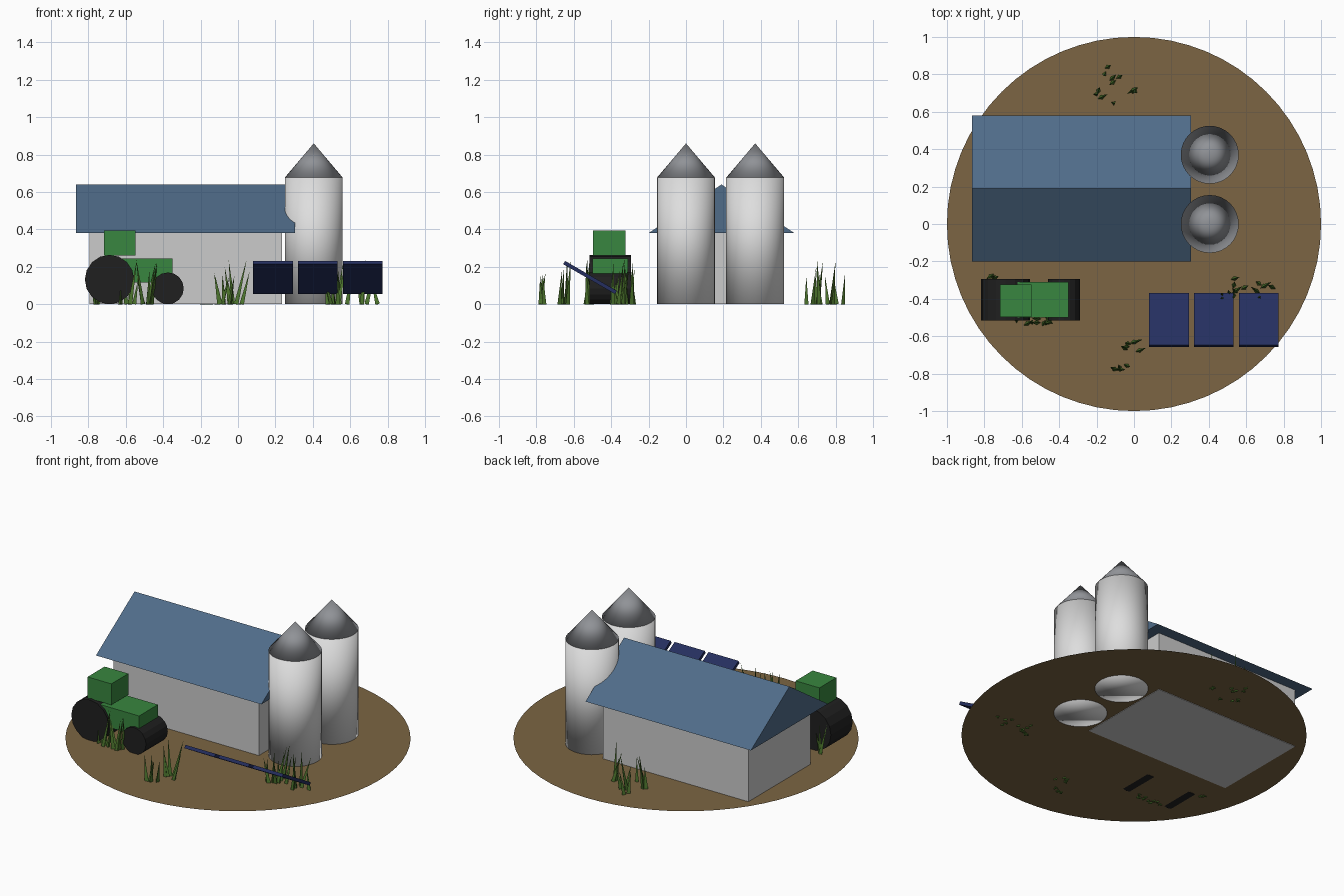
import bpy, bmesh, math, random
from mathutils import Matrix, Vector

random.seed(4)
cube = bpy.data.objects.get("Cube")
if cube:
    bpy.data.objects.remove(cube, do_unlink=True)


def material(name, r, g, b):
    m = bpy.data.materials.new(name)
    m.use_nodes = True
    m.diffuse_color = (r, g, b, 1)
    m.node_tree.nodes["Principled BSDF"].inputs["Base Color"].default_value = (r, g, b, 1)
    return m


soil = material("soil brown", 0.2, 0.13, 0.056)
wall = material("wall grey", 0.6, 0.6, 0.6)
roof_blue = material("roof blue", 0.08, 0.15, 0.25)
silo_white = material("silo white", 0.73, 0.73, 0.73)
steel = material("roof steel", 0.28, 0.29, 0.31)
green = material("tractor green", 0.04, 0.24, 0.05)
rubber = material("tyre black", 0.014, 0.014, 0.014)
navy = material("panel navy", 0.018, 0.028, 0.115)
grass = material("grass green", 0.07, 0.17, 0.025)


def finish(name, bm, mat, smooth=False):
    bmesh.ops.recalc_face_normals(bm, faces=bm.faces)
    for f in bm.faces:
        f.smooth = smooth
    mesh = bpy.data.meshes.new(name)
    bm.to_mesh(mesh)
    bm.free()
    mesh.materials.append(mat)
    ob = bpy.data.objects.new(name, mesh)
    bpy.context.collection.objects.link(ob)
    return ob


def box(name, centre, size, mat, tilt=0):
    bm = bmesh.new()
    m = Matrix.Translation(centre) @ Matrix.Rotation(tilt, 4, "X") @ Matrix.Diagonal((*size, 1))
    bmesh.ops.create_cube(bm, size=1, matrix=m)
    return finish(name, bm, mat)


def add_cone(bm, base, direction, length, r1, r2, sides):
    turn = Vector(direction).to_track_quat("Z", "Y").to_matrix().to_4x4()
    m = Matrix.Translation(base) @ turn @ Matrix.Translation((0, 0, length / 2))
    bmesh.ops.create_cone(bm, cap_ends=True, segments=sides, radius1=r1,
                          radius2=r2, depth=length, matrix=m)


def cone(name, base, direction, length, r1, r2, sides, mat, smooth=False):
    bm = bmesh.new()
    add_cone(bm, base, direction, length, r1, r2, sides)
    return finish(name, bm, mat, smooth)


# Ground disc
bm = bmesh.new()
bmesh.ops.create_circle(bm, cap_ends=True, segments=64, radius=1,
                        matrix=Matrix.Translation((0, 0, 0.005)))
finish("ground", bm, soil)

# Barn walls and solid gable roof
box("barn_walls", (-0.28, 0.19, 0.192), (1.03, 0.63, 0.38), wall)
bm = bmesh.new()
gable = [bm.verts.new((-0.865, y, z)) for y, z in ((-0.2, 0.38), (0.58, 0.38), (0.19, 0.64))]
end = bm.faces.new(gable)
side = bmesh.ops.extrude_face_region(bm, geom=[end], use_keep_orig=True)
bmesh.ops.translate(bm, vec=(1.17, 0, 0),
                    verts=[v for v in side["geom"] if isinstance(v, bmesh.types.BMVert)])
finish("barn_roof", bm, roof_blue)

# Silos
for label, y in (("front", 0), ("back", 0.37)):
    cone(label + "_silo", (0.405, y, 0.002), (0, 0, 1), 0.675, 0.155, 0.155, 32, silo_white, True)
    cone(label + "_silo_roof", (0.405, y, 0.677), (0, 0, 1), 0.183, 0.155, 0, 32, steel, True)

# Tractor
box("tractor_body", (-0.52, -0.405, 0.18), (0.34, 0.19, 0.13), green)
box("tractor_cab", (-0.633, -0.41, 0.328), (0.168, 0.172, 0.135), green)
for label, x, r in (("rear", -0.687, 0.132), ("front", -0.375, 0.085)):
    cone(label + "_wheels", (x, -0.515, r), (0, 1, 0), 0.22, r, r, 16, rubber)

# Solar panels, high edge toward the front
for i in range(3):
    box(f"solar_panel_{i + 1}", (0.187 + 0.24 * i, -0.513, 0.143), (0.212, 0.32, 0.02),
        navy, math.radians(-30))

# Grass tufts: x, y, number of blades
tufts = {
    "back": [(-0.14, 0.82, 2), (-0.11, 0.77, 3), (-0.18, 0.69, 3), (-0.11, 0.65, 1), (0.02, 0.71, 3)],
    "front": [(-0.02, -0.65, 4), (0.05, -0.67, 1), (-0.07, -0.76, 5)],
    "panel": [(0.51, -0.39, 4), (0.56, -0.35, 4), (0.54, -0.3, 1), (0.66, -0.32, 2),
              (0.69, -0.38, 2), (0.72, -0.33, 1)],
    "tractor": [(-0.6, -0.52, 4), (-0.53, -0.52, 3), (-0.46, -0.52, 3), (-0.74, -0.29, 3)],
}
for label, spots in tufts.items():
    bm = bmesh.new()
    for x, y, count in spots:
        for _ in range(count):
            base = (x + random.uniform(-0.03, 0.03), y + random.uniform(-0.02, 0.02), 0)
            lean = (random.uniform(-0.25, 0.25), random.uniform(-0.15, 0.15), 1)
            add_cone(bm, base, lean, random.uniform(0.13, 0.25), 0.014, 0, 3)
    finish(label + "_grass", bm, grass)
